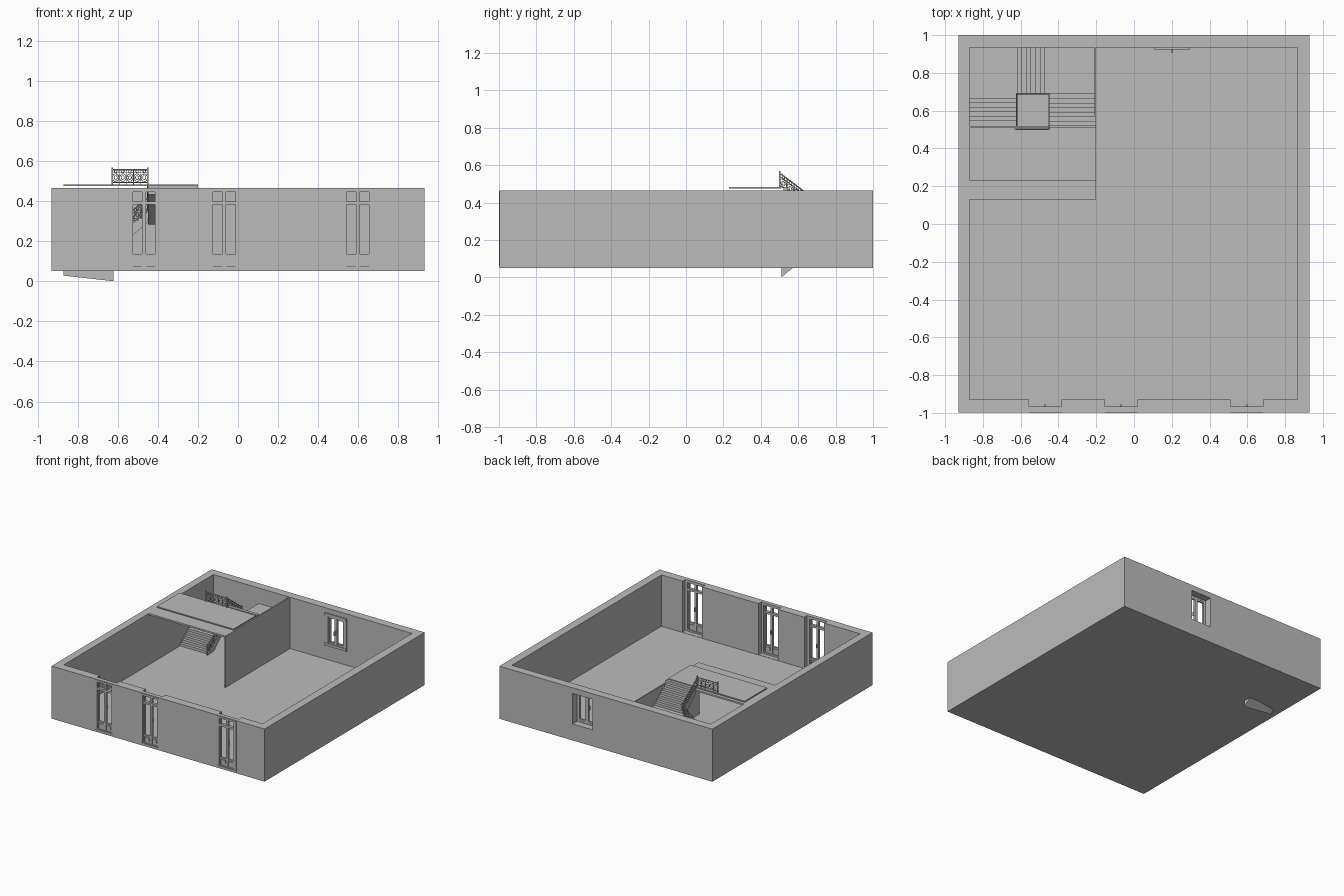
import bpy, bmesh, math
from mathutils import Vector

if "Cube" in bpy.data.objects:
    bpy.data.objects.remove(bpy.data.objects["Cube"], do_unlink=True)

grey = bpy.data.materials.new("plain grey")
grey.use_nodes = True
grey.diffuse_color = (0.5, 0.5, 0.5, 1)
grey.node_tree.nodes["Principled BSDF"].inputs["Base Color"].default_value = (0.5, 0.5, 0.5, 1)

# Main levels and plan lines
BASE, FLOOR, TOP, DECK = 0.05, 0.06, 0.465, 0.483
X0, X1, Y0, Y1 = -0.87, 0.865, -0.93, 0.935
WELL_L, WELL_R, WELL_F, WELL_B = -0.62, -0.45, 0.52, 0.69
PART_X = -0.2
STEPS = 7
RISE = (DECK - FLOOR) / (3 * STEPS)


def finish(name, bm):
    bmesh.ops.recalc_face_normals(bm, faces=bm.faces)
    mesh = bpy.data.meshes.new(name)
    bm.to_mesh(mesh)
    bm.free()
    mesh.materials.append(grey)
    ob = bpy.data.objects.new(name, mesh)
    bpy.context.collection.objects.link(ob)
    return ob


def add_box(bm, x0, x1, y0, y1, z0, z1):
    vs = bmesh.ops.create_cube(bm, size=1)["verts"]
    for v in vs:
        v.co = ((x0 + x1) / 2 + v.co.x * (x1 - x0),
                (y0 + y1) / 2 + v.co.y * (y1 - y0),
                (z0 + z1) / 2 + v.co.z * (z1 - z0))


def boxes(name, items):
    bm = bmesh.new()
    for item in items:
        add_box(bm, *item)
    return finish(name, bm)


def cut(target, box):
    cutter = boxes("cutter", [box])
    mod = target.modifiers.new("cut", "BOOLEAN")
    mod.operation, mod.solver, mod.object = "DIFFERENCE", "EXACT", cutter
    bpy.context.view_layer.objects.active = target
    bpy.ops.object.modifier_apply(modifier=mod.name)
    bpy.data.objects.remove(cutter, do_unlink=True)


# Outer walls and floor as one open tray
shell = boxes("walls_and_floor", [(-0.93, 0.93, -0.997, 1, BASE, TOP)])
cut(shell, (X0, X1, Y0, Y1, FLOOR, 0.7))
DOORS = (-0.469, -0.068, 0.597)
HALF = 0.086
for x in DOORS:
    cut(shell, (x - HALF, x + HALF, -0.965, -0.9, 0.062, 0.7))
    cut(shell, (x - HALF, x + HALF, -1.1, -0.94, 0.062, 0.461))
WIN = (0.115, 0.29, 0.18, 0.42)
cut(shell, (WIN[0], WIN[1], 0.9, 1.1, WIN[2], WIN[3]))


# Double doors with open panes, transom lights and raised lower panels
def door(name, xc):
    items = []

    def sym(a, b, y0, y1, z0, z1):
        items.append((xc + a, xc + b, y0, y1, z0, z1))
        items.append((xc - b, xc - a, y0, y1, z0, z1))

    sym(0.066, HALF, -0.997, -0.965, 0.062, 0.461)     # jambs
    sym(0.076, HALF, -1, -0.997, 0.062, 0.461)         # casing
    sym(0, 0.066, -0.997, -0.965, 0.445, 0.461)        # head
    sym(0, 0.076, -1, -0.997, 0.452, 0.461)
    sym(0, 0.066, -0.997, -0.965, 0.062, 0.075)        # sill
    sym(0, 0.076, -1, -0.997, 0.062, 0.07)
    sym(0, 0.066, -0.993, -0.968, 0.382, 0.398)        # transom rail
    sym(0, 0.009, -0.99, -0.97, 0.075, 0.445)          # meeting stiles
    sym(0.056, 0.066, -0.99, -0.97, 0.075, 0.445)      # outer stiles
    sym(0.009, 0.056, -0.985, -0.974, 0.075, 0.132)    # lower panels
    sym(0.014, 0.051, -0.99, -0.97, 0.094, 0.12)
    sym(0.009, 0.056, -0.988, -0.972, 0.125, 0.135)
    items.append((xc - 0.004, xc + 0.004, -0.97, -0.955, 0.235, 0.265))  # handle
    boxes(name, items)


for name, x in zip(("right_door", "middle_door", "left_door"), DOORS):
    door(name, x)

# Back window, set at the inner wall face
wc, wz0, wz1 = (WIN[0] + WIN[1]) / 2, WIN[2], WIN[3]
bars = [(wc - 0.095, wc + 0.095, 0.925, 0.945, wz0 - 0.008, wz0 + 0.012),
        (wc - 0.095, wc + 0.095, 0.925, 0.945, wz1 - 0.012, wz1 + 0.008),
        (wc - 0.012, wc + 0.012, 0.93, 0.945, wz0, wz1),
        (wc - 0.004, wc + 0.004, 0.905, 0.93, 0.28, 0.31)]
for s in (-1, 1):
    for a, b in ((0.078, 0.095), (0.066, 0.08)):
        lo, hi = sorted((wc + s * a, wc + s * b))
        bars.append((lo, hi, 0.928, 0.945, wz0, wz1))
    lo, hi = sorted((wc + s * 0.012, wc + s * 0.066))
    bars.append((lo, hi, 0.932, 0.943, wz0 + 0.012, wz0 + 0.025))
    bars.append((lo, hi, 0.932, 0.943, wz1 - 0.025, wz1 - 0.012))
boxes("back_window", bars)

# Partition wall and upper deck
boxes("partition_wall", [(PART_X - 0.01, PART_X, 0.13, Y1, FLOOR, TOP)])
boxes("upper_deck", [(X0, PART_X, 0.13, WELL_F, 0.452, TOP)])
boxes("deck_step", [(X0, PART_X, 0.23, WELL_F - 0.01, 0.474, DECK)])


# One straight flight: stepped top, sloping underside
def flight(name, start, along, across, length, width, z0):
    going = length / STEPS
    pts = []
    for i in range(STEPS):
        pts += [(i * going, z0 + i * RISE), (i * going, z0 + (i + 1) * RISE),
                (i * going + going, z0 + (i + 1) * RISE)]
    pts += [(length, z0 + STEPS * RISE - 0.05), (-0.01, z0 - 0.06), (-0.01, z0)]
    unique = [p for i, p in enumerate(pts) if p != pts[i - 1]]
    bm = bmesh.new()
    base = Vector((start[0], start[1], 0))
    a, c = Vector(along), Vector(across)
    face = bm.faces.new([bm.verts.new(base + a * s + Vector((0, 0, z))) for s, z in unique])
    new = bmesh.ops.extrude_face_region(bm, geom=[face])["geom"]
    bmesh.ops.translate(bm, vec=c * width, verts=[v for v in new if isinstance(v, bmesh.types.BMVert)])
    return finish(name, bm)


ahead, back, right = (0, 1, 0), (0, -1, 0), (1, 0, 0)
run = WELL_B - WELL_F
z1, z2 = FLOOR + STEPS * RISE, FLOOR + 2 * STEPS * RISE
lower = flight("lower_flight", (X0, WELL_F), ahead, right, run, WELL_L - X0, FLOOR)
flight("middle_flight", (WELL_L, WELL_B), right, ahead, WELL_R - WELL_L, Y1 - WELL_B, z1)
flight("upper_flight", (WELL_R, WELL_B), back, right, run, PART_X - WELL_R, z2)
# The foot of the underside rises toward the outer wall
for v in lower.data.vertices:
    if v.co.z < 0.02 and v.co.x < -0.8:
        v.co.z += 0.028
boxes("lower_landing", [(X0, WELL_L, WELL_B, Y1, z1 - 0.04, z1)])
boxes("upper_landing", [(WELL_R, PART_X, WELL_B, Y1, z2 - 0.04, z2)])


# Wrought railing panel: rails, posts and a row of rings, sheared to the slope
def railing(name, start, end, rings=5):
    a, b = Vector(start), Vector(end)
    step = b - a
    span = Vector((step.x, step.y, 0)).length
    cu = bpy.data.curves.new(name, "CURVE")
    cu.dimensions, cu.bevel_depth, cu.bevel_resolution = "3D", 0.0018, 0
    cu.use_fill_caps = True

    def line(points, closed=False, thick=1):
        sp = cu.splines.new("POLY")
        sp.points.add(len(points) - 1)
        sp.use_cyclic_u = closed
        for p, (t, h) in zip(sp.points, points):
            p.co = (*(a + step * t + Vector((0, 0, h))), 1)
            p.radius = thick

    line([(0, 0.074), (1, 0.074)], thick=2)
    for h in (0.01, 0.058):
        line([(0, h), (1, h)])
    for i in range(rings + 1):
        line([(i / rings, 0), (i / rings, 0.074)])
    r = 0.9 * span / rings / 2
    turn = [2 * math.pi * k / 12 for k in range(12)]
    for i in range(rings):
        for h, size in ((0.034, 1), (0.034, 0.5), (0.066, 0.4)):
            line([((i + 0.5) / rings + size * r * math.cos(t) / span,
                   h + size * 1.2 * r * math.sin(t)) for t in turn], closed=True)
    ob = bpy.data.objects.new(name, cu)
    bpy.context.collection.objects.link(ob)
    cu.materials.append(grey)
    bpy.ops.object.select_all(action="DESELECT")
    ob.select_set(True)
    bpy.context.view_layer.objects.active = ob
    bpy.ops.object.convert(target="MESH")


corners = [(WELL_L, WELL_F - 0.015, FLOOR), (WELL_L, WELL_B, z1),
           (WELL_R, WELL_B, z2), (WELL_R, 0.502, DECK), (-0.628, 0.502, DECK)]
names = ("lower_railing", "middle_railing", "upper_railing", "deck_railing")
for name, p, q in zip(names, corners, corners[1:]):
    railing(name, p, q)

# Newel posts at the railing corners
boxes("newel_posts", [(x - 0.004, x + 0.004, y - 0.004, y + 0.004, z, z + 0.085)
                      for x, y, z in corners])
